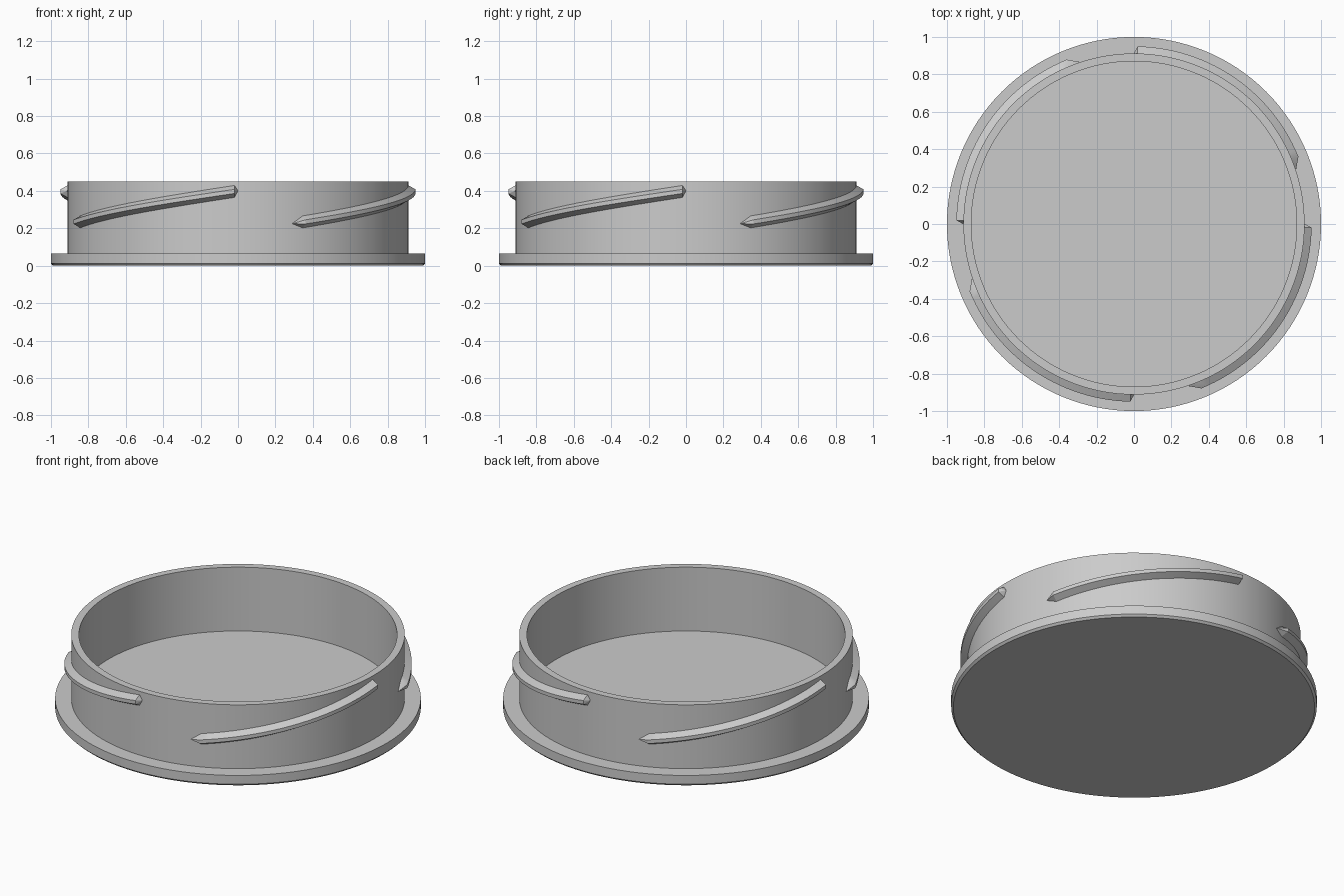
import bpy, bmesh, math

cube = bpy.data.objects.get("Cube")
if cube:
    bpy.data.objects.remove(cube, do_unlink=True)

# One plain grey for the whole lid
grey = bpy.data.materials.new("light grey")
grey.use_nodes = True
colour = (0.6, 0.6, 0.6, 1)
grey.diffuse_color = colour
grey.node_tree.nodes["Principled BSDF"].inputs["Base Color"].default_value = colour

WALL, INNER, CREST = 0.912, 0.87, 0.95
SEGMENTS = 128


def finish(bm, name):
    bmesh.ops.recalc_face_normals(bm, faces=bm.faces)
    mesh = bpy.data.meshes.new(name)
    bm.to_mesh(mesh)
    bm.free()
    mesh.materials.append(grey)
    obj = bpy.data.objects.new(name, mesh)
    bpy.context.collection.objects.link(obj)
    bpy.ops.object.select_all(action="DESELECT")
    obj.select_set(True)
    bpy.context.view_layer.objects.active = obj
    bpy.ops.object.shade_smooth_by_angle(angle=math.radians(25))
    return obj


def lathe(name, profile):
    bm = bmesh.new()
    verts = [bm.verts.new((r, 0, z)) for r, z in profile]
    edges = [bm.edges.new(pair) for pair in zip(verts, verts[1:])]
    bmesh.ops.spin(bm, geom=verts + edges, cent=(0, 0, 0), axis=(0, 0, 1),
                   angle=math.tau, steps=SEGMENTS, use_duplicate=False)
    bmesh.ops.remove_doubles(bm, verts=bm.verts, dist=0.0001)
    return finish(bm, name)


def thread(name, start):
    """Trapezoid ridge falling clockwise, closing to a point at both ends."""
    bm = bmesh.new()
    sweep, lead_in, lead_out, steps = 71.5, 1.2, 3.8, 28
    span = sweep - lead_in - lead_out

    def point(degrees, r, offset):
        a = math.radians(start - degrees)
        z = 0.40 - 0.175 * degrees / sweep + offset
        return bm.verts.new((r * math.cos(a), r * math.sin(a), z))

    # Section: sunk slightly into the wall, with a narrow flat crest
    section = [(WALL - 0.012, -0.032), (WALL, -0.032), (CREST, -0.011),
               (CREST, 0.011), (WALL, 0.032), (WALL - 0.012, 0.032)]
    rings = [[point(lead_in + span * i / steps, r, h) for r, h in section]
             for i in range(steps + 1)]
    for a, b in zip(rings, rings[1:]):
        for j in range(len(section)):
            k = (j + 1) % len(section)
            bm.faces.new((a[j], a[k], b[k], b[j]))
    for ring, degrees in ((rings[0], 0), (rings[-1], sweep)):
        tip = point(degrees, WALL + 0.002, 0)
        for j in range(len(section)):
            bm.faces.new((ring[j], ring[(j + 1) % len(section)], tip))
    return finish(bm, name)


# Flanged cup with a chamfered underside and a flat floor
lathe("lid_body", [(0, 0), (0.988, 0), (1, 0.012), (1, 0.065), (WALL, 0.065),
                   (WALL, 0.45), (INNER, 0.45), (INNER, 0.065), (0, 0.065)])

# Four screw threads around the wall
for i, side in enumerate(("left", "back", "right", "front")):
    thread(side + "_thread", 90 * i)
